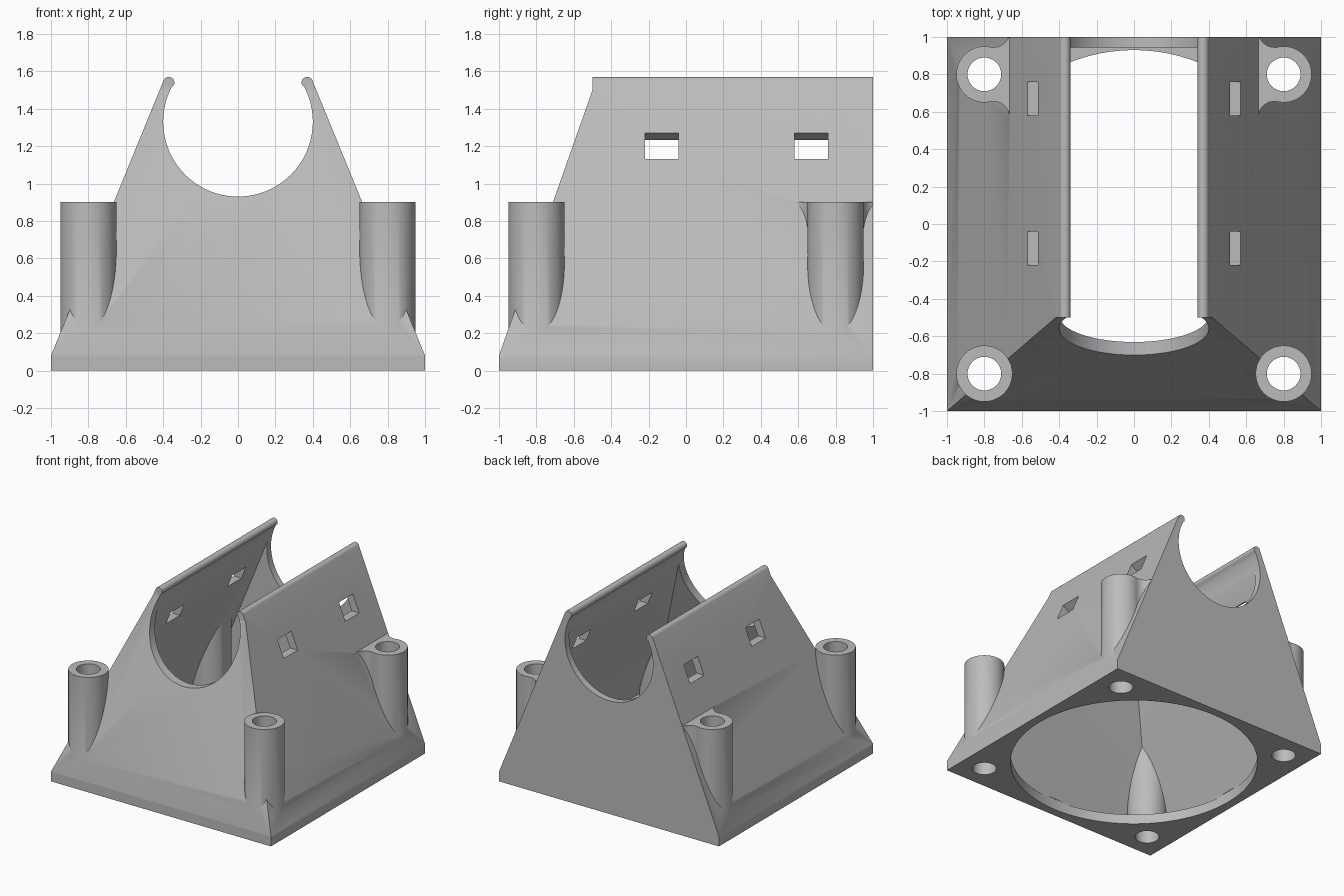
import bpy, bmesh
from math import sin, cos, radians
from mathutils import Matrix

if "Cube" in bpy.data.objects:
    bpy.data.objects.remove(bpy.data.objects["Cube"], do_unlink=True)

grey = bpy.data.materials.new("plain_grey")
grey.use_nodes = True
GREY = (0.5, 0.5, 0.5, 1)
grey.diffuse_color = GREY
grey.node_tree.nodes["Principled BSDF"].inputs["Base Color"].default_value = GREY


def arc(cx, cy, r, a0, a1, n):
    angles = [radians(a0 + (a1 - a0) * i / n) for i in range(n + 1)]
    return [(cx + r * cos(a), cy + r * sin(a)) for a in angles]


def finish(name, bm):
    bmesh.ops.recalc_face_normals(bm, faces=bm.faces)
    mesh = bpy.data.meshes.new(name)
    bm.to_mesh(mesh)
    bm.free()
    obj = bpy.data.objects.new(name, mesh)
    bpy.context.scene.collection.objects.link(obj)
    return obj


def prism(name, outline, axis, lo, hi):
    """Extrude a 2D outline along the given axis from lo to hi."""
    place = {"x": lambda a, b: (lo, a, b),
             "y": lambda a, b: (a, lo, b),
             "z": lambda a, b: (a, b, lo)}[axis]
    bm = bmesh.new()
    face = bm.faces.new([bm.verts.new(place(a, b)) for a, b in outline])
    out = bmesh.ops.extrude_face_region(bm, geom=[face])
    shift = [hi - lo if k == axis else 0 for k in "xyz"]
    moved = [g for g in out["geom"] if isinstance(g, bmesh.types.BMVert)]
    bmesh.ops.translate(bm, verts=moved, vec=shift)
    return finish(name, bm)


def rod(name, x, y, r, lo, hi, n=48):
    return prism(name, arc(x, y, r, 0, 360, n)[:-1], "z", lo, hi)


def combine(target, tool, operation):
    """Apply a boolean and discard the tool."""
    tool.hide_render = True
    mod = target.modifiers.new("cut", "BOOLEAN")
    mod.operation, mod.solver, mod.object = operation, "EXACT", tool
    bpy.context.view_layer.objects.active = target
    bpy.ops.object.modifier_apply(modifier=mod.name)
    bpy.data.objects.remove(tool, do_unlink=True)


corners = [(sx * 0.8, sy * 0.8) for sx in (-1, 1) for sy in (-1, 1)]

# Tapered body with rounded lips and a round saddle
half = [(1, 0), (1, 0.08)] + arc(0.37, 1.54, 0.03, 22, 209, 12)
saddle = arc(0, 1.33, 0.4, 28, -208, 64)
outline = half + saddle + [(-x, z) for x, z in reversed(half)]
body = prism("duct_body", outline, "y", -1, 1)

# Sloping front
side = [(-1.1, -0.204), (-0.5, 1.5), (-0.5, 1.7), (1.1, 1.7), (1.1, -0.204)]
combine(body, prism("front_slope", side, "x", -1.2, 1.2), "INTERSECT")

# Screw posts: plain at the front, blended into the side walls at the back
web = ([(0.5, 0.57)] + arc(0.75, 0.57, 0.085, 180, 92, 10)
       + arc(0.8, 0.8, 0.15, -105, 105, 36)
       + arc(0.75, 1.03, 0.085, -92, -158, 8) + [(0.5, 0.998)])
for s in (-1, 1):
    combine(body, rod("front_post", s * 0.8, -0.8, 0.15, 0.04, 0.9), "UNION")
    flared = [(s * x, y) for x, y in web]
    combine(body, prism("back_post", flared, "z", 0.04, 0.9), "UNION")

# Hollow interior, leaving the posts standing in its corners
bm = bmesh.new()
for z, hx, front in ((0.08, 0.93, -0.93), (1.45, 0.37, -0.448)):
    for x in (-hx, hx):
        for y in (front, 0.945):
            bm.verts.new((x, y, z))
bmesh.ops.convex_hull(bm, input=bm.verts[:])
cavity = finish("cavity", bm)
for x, y in corners:
    combine(cavity, rod("post_core", x, y, 0.15, -0.5, 2), "DIFFERENCE")
combine(body, cavity, "DIFFERENCE")

# Round opening in the base and screw holes
combine(body, rod("base_opening", 0, 0, 0.93, -0.1, 0.09, 96), "DIFFERENCE")
for x, y in corners:
    combine(body, rod("screw_hole", x, y, 0.09, -0.1, 1.0), "DIFFERENCE")

# Strap slots through the side walls
slot = [(0.4, 1.13), (0.7, 1.13), (0.7, 1.41), (0.457, 1.23), (0.4, 1.23)]
for s in (-1, 1):
    for y in (-0.22, 0.58):
        shape = [(s * x, z) for x, z in slot]
        combine(body, prism("strap_slot", shape, "y", y, y + 0.18), "DIFFERENCE")

body.data.materials.clear()
body.data.materials.append(grey)
for face in body.data.polygons:
    face.material_index = 0
bpy.ops.object.select_all(action="DESELECT")
body.select_set(True)
bpy.context.view_layer.objects.active = body
bpy.ops.object.shade_smooth_by_angle(angle=radians(30))
